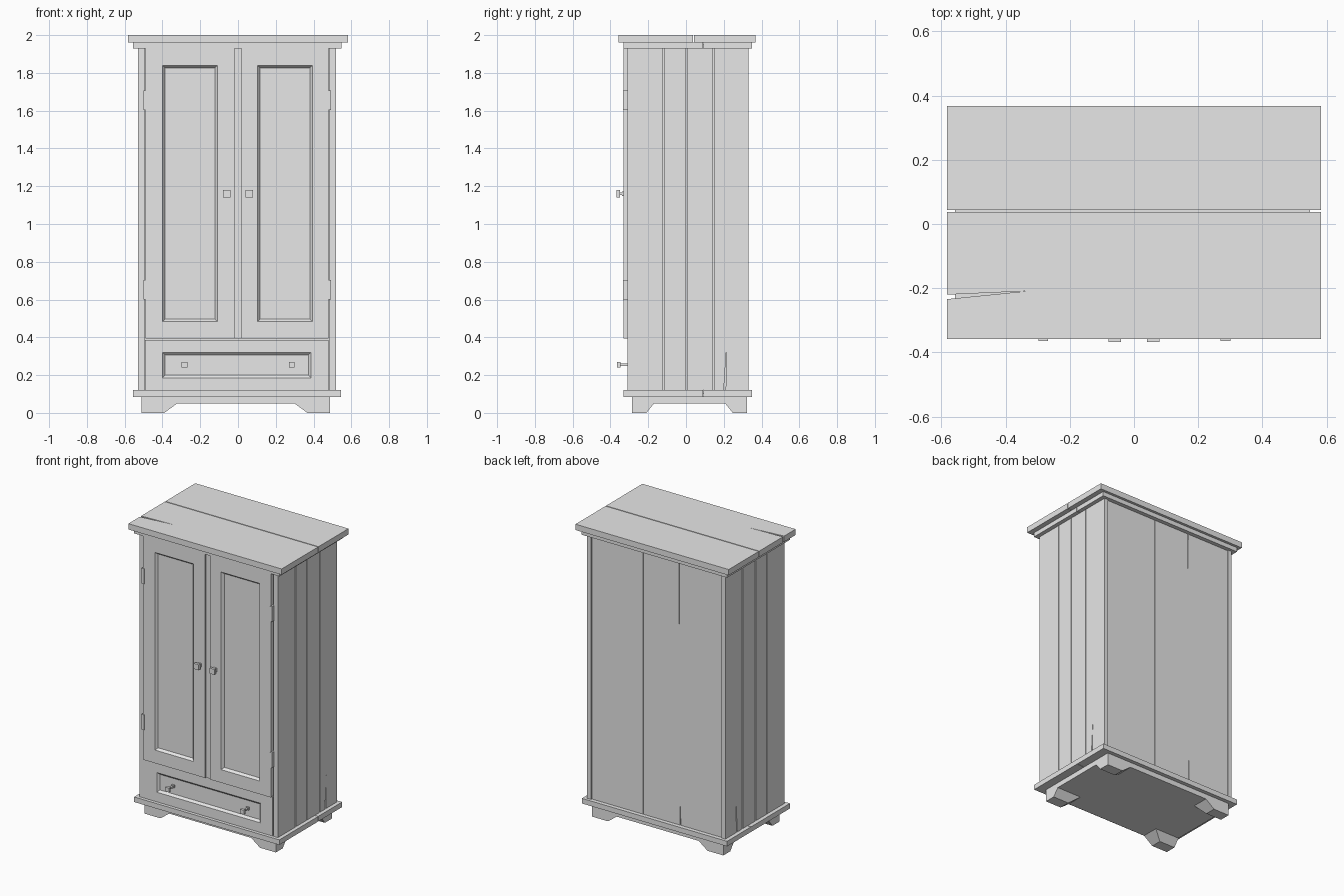
import bpy
import bmesh

cube = bpy.data.objects.get("Cube")
if cube:
    bpy.data.objects.remove(cube, do_unlink=True)

grey = bpy.data.materials.new("plain_grey")
grey.use_nodes = True
grey.diffuse_color = (0.8, 0.8, 0.8, 1)
grey.node_tree.nodes["Principled BSDF"].inputs["Base Color"].default_value = (0.8, 0.8, 0.8, 1)


def loft(name, rings):
    """Bridge matching rings of 3D points and cap both ends."""
    bm = bmesh.new()
    loops = [[bm.verts.new(p) for p in ring] for ring in rings]
    n = len(loops[0])
    for a, b in zip(loops, loops[1:]):
        for i in range(n):
            j = (i + 1) % n
            bm.faces.new((a[i], a[j], b[j], b[i]))
    bm.faces.new(loops[0])
    bm.faces.new(loops[-1])
    bmesh.ops.recalc_face_normals(bm, faces=bm.faces[:])
    mesh = bpy.data.meshes.new(name)
    bm.to_mesh(mesh)
    bm.free()
    mesh.materials.append(grey)
    obj = bpy.data.objects.new(name, mesh)
    bpy.context.collection.objects.link(obj)
    return obj


def prism(name, outline, axis, lo, hi):
    """Extrude a flat outline along an axis (the other two axes in order)."""
    def place(p, t):
        q = list(p)
        q.insert(axis, t)
        return q
    return loft(name, [[place(p, t) for p in outline] for t in (lo, hi)])


def rect(a0, a1, b0, b1):
    return [(a0, b0), (a1, b0), (a1, b1), (a0, b1)]


def box(name, x0, x1, y0, y1, z0, z1):
    return prism(name, rect(x0, x1, y0, y1), 2, z0, z1)


def panelled(name, x0, x1, z0, z1, front, back, mx, mz, bevel, depth):
    """Board whose front has a sunken panel with a sloped border."""
    def ring(dx, dz, y):
        return [(x, y, z) for x, z in rect(x0 + dx, x1 - dx, z0 + dz, z1 - dz)]
    return loft(name, [ring(0, 0, back), ring(0, 0, front), ring(mx, mz, front),
                       ring(mx + bevel, mz + bevel, front + depth)])


LEFT, RIGHT, FRONT, BACK = -0.53, 0.52, -0.31, 0.33
LOW, HIGH = 0.12, 1.93

# Inner carcass
box("carcass", LEFT + 0.025, RIGHT - 0.025, -0.295, 0.305, 0.1, 1.95)

# Side planks, the rearmost one split at its foot
cuts = [FRONT, -0.12, 0.003, 0.145, BACK]
for side, x0, x1 in (("right", LEFT, LEFT + 0.03), ("left", RIGHT - 0.03, RIGHT)):
    for i in range(4):
        a = cuts[i] + (0.004 if i else 0)
        b = cuts[i + 1] - (0.004 if i < 3 else 0)
        outline = rect(a, b, LOW, HIGH)
        if i == 3:
            outline[1:1] = [(0.2, LOW), (0.215, 0.35), (0.21, LOW)]
        prism(f"{side}_side_plank_{i + 1}", outline, 0, x0, x1)

# Front posts
box("right_front_post", LEFT, -0.494, FRONT, -0.27, LOW, HIGH)
box("left_front_post", 0.485, RIGHT, FRONT, -0.27, LOW, HIGH)

# Back boards, one with cracks from both ends
prism("back_board_wide", rect(0.102, RIGHT - 0.03, LOW, HIGH), 1, 0.295, 0.322)
prism("back_board_cracked",
      [(LEFT + 0.03, LOW), (-0.186, LOW), (-0.183, 0.45), (-0.181, LOW), (0.098, LOW),
       (0.098, HIGH), (-0.173, HIGH), (-0.175, 1.2), (-0.178, HIGH), (LEFT + 0.03, HIGH)],
      1, 0.295, 0.322)

# Doors, cover strip and drawer front
panelled("right_door", -0.49, -0.018, 0.393, HIGH, -0.33, -0.29, 0.09, 0.09, 0.013, 0.016)
panelled("left_door", 0.018, 0.48, 0.393, HIGH, -0.33, -0.29, 0.085, 0.09, 0.013, 0.016)
box("centre_strip", -0.018, 0.018, -0.32, -0.29, 0.393, HIGH)
panelled("drawer_front", -0.492, 0.479, LOW, 0.387, FRONT, -0.28, 0.092, 0.066, 0.014, 0.014)

# Knobs: square cap, thin stem and small foot
knobs = [("right_door", -0.06, 1.16, 0.019, -0.368, -0.33),
         ("left_door", 0.06, 1.16, 0.019, -0.368, -0.33),
         ("right_drawer", -0.283, 0.255, 0.015, -0.365, -0.296),
         ("left_drawer", 0.285, 0.255, 0.015, -0.365, -0.296)]
for name, x, z, r, tip, base in knobs:
    for part, h, y0, y1 in (("cap", r, tip, tip + 0.018),
                            ("stem", r * 0.4, tip + 0.018, base + 0.004),
                            ("foot", r * 0.65, base - 0.01, base + 0.004)):
        box(f"{name}_knob_{part}", x - h, x + h, y0, y1, z - h, z + h)

# Hinges
for side, x in (("right", -0.49), ("left", 0.482)):
    for level, z in (("lower", 0.652), ("upper", 1.655)):
        box(f"{side}_{level}_hinge", x - 0.01, x + 0.01, -0.334, -0.3, z - 0.052, z + 0.052)

# Cornice and base moulding, each from two boards
for name, x0, x1, z0, z1 in (("cornice", -0.557, 0.548, HIGH, 1.96),
                             ("base_moulding", -0.557, 0.546, 0.085, LOW)):
    box(f"{name}_front", x0, x1, -0.332, 0.089, z0, z1)
    box(f"{name}_back", x0, x1, 0.092, 0.35, z0, z1)

# Top boards, the front one split at its right end
prism("top_front_board",
      [(-0.582, -0.358), (0.582, -0.358), (0.582, 0.037), (-0.582, 0.037),
       (-0.582, -0.22), (-0.335, -0.209), (-0.582, -0.234)], 2, 1.96, 2.0)
box("top_back_board", -0.582, 0.582, 0.043, 0.368, 1.96, 2.0)

# Bottom plate and tapered corner feet
box("bottom_plate", -0.51, 0.487, -0.285, 0.323, 0.05, 0.09)
for side, x, sx in (("right", -0.51, 1), ("left", 0.487, -1)):
    for end, y, sy in (("front", -0.285, 1), ("back", 0.323, -1)):
        rings = []
        for z, w, d in ((0, 0.12, 0.075), (0.052, 0.19, 0.117)):
            rings.append([(px, py, z) for px, py in rect(x, x + sx * w, y, y + sy * d)])
        loft(f"{side}_{end}_foot", rings)
